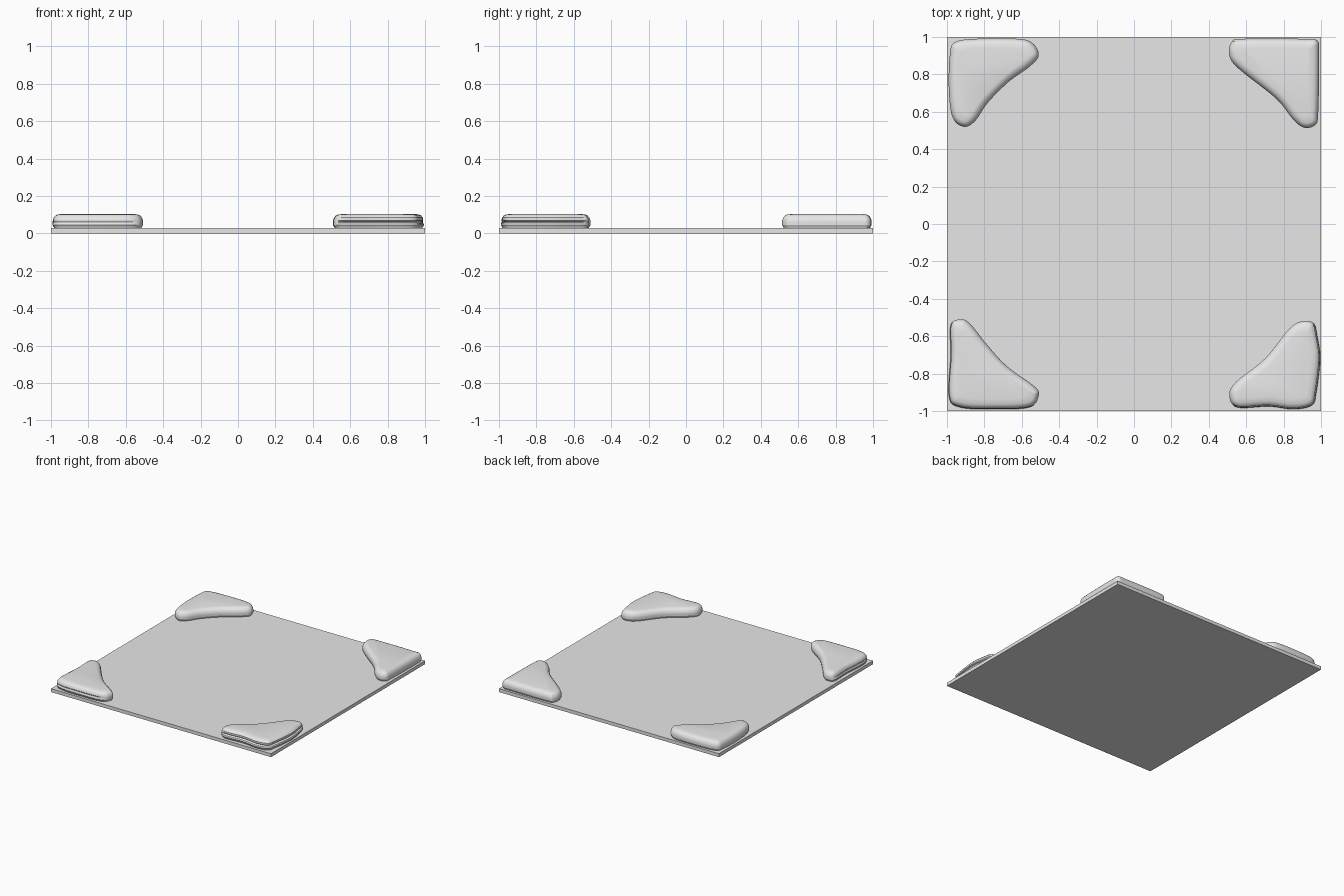
import bpy
import bmesh
from mathutils import Vector

if "Cube" in bpy.data.objects:
    bpy.data.objects.remove(bpy.data.objects["Cube"], do_unlink=True)

PLATE_TOP = 0.028
STEPS = 6

grey = bpy.data.materials.new("light grey")
grey.use_nodes = True
colour = (0.8, 0.8, 0.8, 1)
grey.diffuse_color = colour
grey.node_tree.nodes["Principled BSDF"].inputs["Base Color"].default_value = colour


def make_object(name, bm):
    bmesh.ops.recalc_face_normals(bm, faces=bm.faces)
    mesh = bpy.data.meshes.new(name)
    bm.to_mesh(mesh)
    bm.free()
    mesh.materials.append(grey)
    obj = bpy.data.objects.new(name, mesh)
    bpy.context.collection.objects.link(obj)
    return obj


def smooth_loop(points):
    """Closed Catmull-Rom curve through the points."""
    pts = [Vector(p) for p in points]
    count = len(pts)
    loop = []
    for i in range(count):
        a, b, c, d = (pts[(i + k) % count] for k in (-1, 0, 1, 2))
        for s in range(STEPS):
            t = s / STEPS
            loop.append(0.5 * (2 * b + (c - a) * t
                               + (2 * a - 5 * b + 4 * c - d) * t ** 2
                               + (3 * b - a - 3 * c + d) * t ** 3))
    return loop


def loop_normals(loop):
    """Outward normals of a closed loop, whichever way it runs."""
    count = len(loop)
    area = sum(loop[i - 1].cross(loop[i]) for i in range(count))
    sign = 1 if area > 0 else -1
    normals = []
    for i in range(count):
        tangent = (loop[(i + 1) % count] - loop[i - 1]).normalized()
        normals.append(Vector((tangent.y, -tangent.x)) * sign)
    return normals


# Side profile of a pad: height, inset, depth of the worn crease
PROFILE = [(0.02, 0.012, 0), (0.032, 0.008, 0), (0.045, 0, 0),
           (0.055, 0, 0.004), (0.062, 0, 0.018), (0.07, 0.001, 0.006),
           (0.085, 0.007, 0), (0.095, 0.016, 0), (0.101, 0.028, 0)]


def make_pad(name, points, crease):
    loop = smooth_loop(points)
    normals = loop_normals(loop)
    centre = sum(loop, Vector((0, 0))) / len(loop)
    corner = centre.normalized()
    bm = bmesh.new()
    rings = []
    for z, inset, groove in PROFILE:
        ring = []
        for p, n in zip(loop, normals):
            worn = crease * groove * max(0, min(1, 2 * n.dot(corner)))
            q = p - n * (inset + worn)
            ring.append(bm.verts.new((q.x, q.y, z)))
        rings.append(ring)
    # Slightly domed top
    inner = []
    for v in rings[-1]:
        q = centre.lerp(v.co.xy, 0.85)
        inner.append(bm.verts.new((q.x, q.y, 0.104)))
    rings.append(inner)
    count = len(loop)
    for low, high in zip(rings, rings[1:]):
        for i in range(count):
            j = (i + 1) % count
            bm.faces.new((low[i], low[j], high[j], high[i]))
    bm.faces.new(rings[0])
    bm.faces.new(rings[-1])
    obj = make_object(name, bm)
    bpy.ops.object.select_all(action="DESELECT")
    obj.select_set(True)
    bpy.context.view_layer.objects.active = obj
    bpy.ops.object.shade_smooth_by_angle()


# Base plate
plate = bmesh.new()
bmesh.ops.create_cube(plate, size=1)
bmesh.ops.scale(plate, vec=(2, 2, PLATE_TOP), verts=plate.verts)
bmesh.ops.translate(plate, vec=(0, 0, PLATE_TOP / 2), verts=plate.verts)
make_object("base_plate", plate)

# Corner pads, each with its own hand-worn outline
make_pad("back_right_pad", [
    (-.91, .52), (-.97, .57), (-.99, .72), (-.985, .9), (-.96, .97),
    (-.85, .99), (-.62, .99), (-.54, .965), (-.51, .9), (-.56, .84),
    (-.67, .76), (-.78, .65), (-.85, .55)], 0)
make_pad("back_left_pad", [
    (.51, .9), (.52, .97), (.58, .99), (.9, .99), (.98, .98), (.99, .9),
    (.985, .6), (.97, .53), (.91, .515), (.85, .56), (.76, .67), (.56, .83)], 0)
make_pad("front_left_pad", [
    (.9, -.52), (.96, -.53), (.98, -.6), (.995, -.72), (.975, -.9),
    (.95, -.97), (.85, -.99), (.72, -.975), (.55, -.98), (.51, -.91),
    (.55, -.84), (.7, -.72), (.83, -.56)], 1)
make_pad("front_right_pad", [
    (-.92, -.51), (-.98, -.54), (-.98, -.7), (-.99, -.92), (-.93, -.98),
    (-.75, -.99), (-.56, -.98), (-.51, -.92), (-.53, -.87), (-.68, -.76),
    (-.79, -.64), (-.87, -.54)], 0.3)
